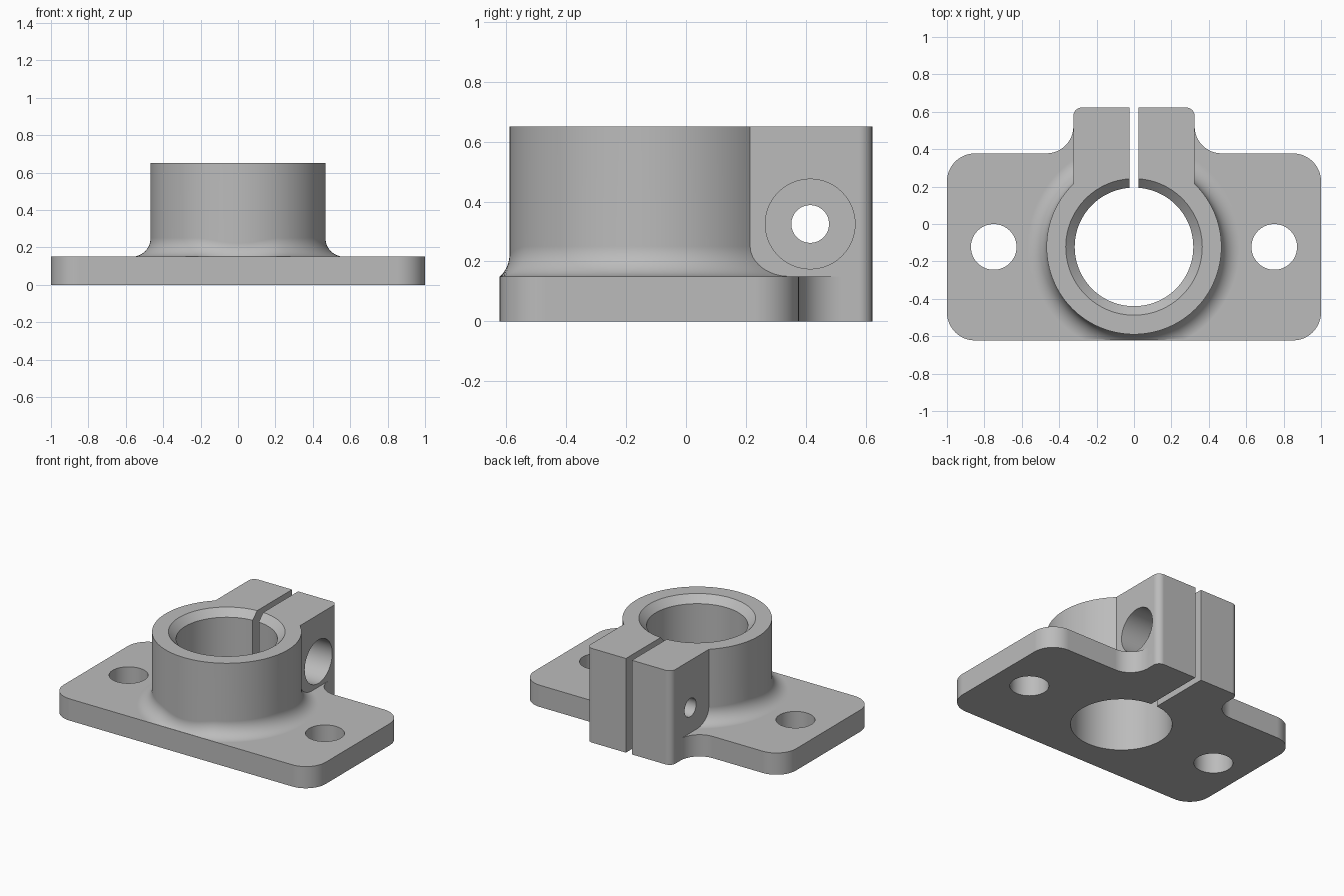
import bpy, bmesh, math
from mathutils import Vector, Matrix

default = bpy.data.objects.get("Cube")
if default:
    bpy.data.objects.remove(default, do_unlink=True)

HUB_Y, HUB_R, BORE_R = -0.1225, 0.4675, 0.317
FRONT, BACK, PLATE_BACK = -0.6225, 0.6225, 0.3775
PLATE_H, HEIGHT, LUG_X = 0.15, 0.65, 0.324
FILLET = 0.1
SEGMENTS = 128

metal = bpy.data.materials.new("plain grey")
metal.use_nodes = True
grey = (0.5, 0.5, 0.5, 1)
metal.diffuse_color = grey
metal.node_tree.nodes["Principled BSDF"].inputs["Base Color"].default_value = grey


def finish(name, bm):
    bmesh.ops.recalc_face_normals(bm, faces=bm.faces)
    mesh = bpy.data.meshes.new(name)
    bm.to_mesh(mesh)
    bm.free()
    mesh.materials.append(metal)
    obj = bpy.data.objects.new(name, mesh)
    bpy.context.collection.objects.link(obj)
    return obj


def rounded_outline(corners, steps=12):
    """Replace each (x, y, radius) corner by an arc, convex or concave."""
    points = []
    for i, (x, y, radius) in enumerate(corners):
        p = Vector((x, y))
        if not radius:
            points.append(p)
            continue
        a = (Vector(corners[i - 1][:2]) - p).normalized()
        b = (Vector(corners[(i + 1) % len(corners)][:2]) - p).normalized()
        # All rounded corners are right angles
        for k in range(steps + 1):
            t = math.pi / 2 * k / steps
            points.append(p + radius * (a * (1 - math.sin(t)) + b * (1 - math.cos(t))))
    return points


def slab(name, corners, height):
    bm = bmesh.new()
    face = bm.faces.new([bm.verts.new((p.x, p.y, 0)) for p in rounded_outline(corners)])
    top = bmesh.ops.extrude_face_region(bm, geom=[face])
    verts = [v for v in top["geom"] if isinstance(v, bmesh.types.BMVert)]
    bmesh.ops.translate(bm, verts=verts, vec=(0, 0, height))
    return finish(name, bm)


def lathe(name, profile, matrix, segments=SEGMENTS):
    """Solid of revolution; profile(angle) gives its (radius, z) points."""
    bm = bmesh.new()
    columns = []
    for i in range(segments):
        t = math.tau * i / segments
        columns.append([bm.verts.new((r * math.cos(t), r * math.sin(t), z))
                        for r, z in profile(t)])
    for i, col in enumerate(columns):
        prev = columns[i - 1]
        for j in range(len(col) - 1):
            bm.faces.new((prev[j], col[j], col[j + 1], prev[j + 1]))
    bm.faces.new([c[0] for c in columns])
    bm.faces.new([c[-1] for c in columns])
    bm.transform(matrix)
    return finish(name, bm)


def rod(name, radius, start, end, matrix):
    return lathe(name, lambda t: [(radius, start), (radius, end)], matrix, 64)


def combine(body, other, operation):
    other.hide_render = True
    mod = body.modifiers.new(operation.lower(), 'BOOLEAN')
    mod.operation, mod.solver, mod.object = operation, 'EXACT', other
    bpy.context.view_layer.objects.active = body
    bpy.ops.object.modifier_apply(modifier=mod.name)
    bpy.data.objects.remove(other, do_unlink=True)


def hub_profile(t):
    """Cylinder with a base fillet that rolls over the plate's front edge."""
    outer = HUB_R + FILLET
    reach = outer
    if math.sin(t) < 0:
        reach = min(outer, (HUB_Y - FRONT - 0.001) / -math.sin(t))
    drop = math.sqrt(FILLET ** 2 - (outer - reach) ** 2)
    centre_z = PLATE_H + drop
    sweep = math.atan2(drop, outer - reach)
    arc = [(outer - FILLET * math.cos(sweep * k / 12),
            centre_z - FILLET * math.sin(sweep * k / 12)) for k in range(12, -1, -1)]
    return [(0.42, 0.05)] + arc + [(HUB_R, HEIGHT)]


# Base plate with concave corners running into the clamp lug
half = [(1, FRONT, 0.15), (1, PLATE_BACK, 0.15),
        (LUG_X, PLATE_BACK, 0.145), (LUG_X, BACK, 0.045)]
plate = slab("clamp_flange", half + [(-x, y, r) for x, y, r in reversed(half)], PLATE_H)

# Clamp lug and filleted hub
lug = slab("clamp_lug", [(LUG_X, HUB_Y, 0), (LUG_X, BACK, 0.045),
                         (-LUG_X, BACK, 0.045), (-LUG_X, HUB_Y, 0)], HEIGHT)
hub_place = Matrix.Translation((0, HUB_Y, 0))
hub = lathe("hub", hub_profile, hub_place)
combine(plate, lug, 'UNION')
combine(plate, hub, 'UNION')

# Bore with a chamfered mouth
bore = lathe("bore_cutter", lambda t: [(BORE_R, -0.1), (BORE_R, HEIGHT - 0.048),
                                       (BORE_R + 0.098, HEIGHT + 0.05)], hub_place)
combine(plate, bore, 'DIFFERENCE')

# Clamping slit
w = 0.023
slit = slab("slit_cutter", [(w, HUB_Y, 0), (w, 0.8, 0), (-w, 0.8, 0), (-w, HUB_Y, 0)], 1)
slit.data.transform(Matrix.Translation((0, 0, -0.1)))
combine(plate, slit, 'DIFFERENCE')

# Mounting holes
for side in (-1, 1):
    hole = rod("mounting_hole_cutter", 0.122, -0.1, 0.3,
               Matrix.Translation((side * 0.75, HUB_Y, 0)))
    combine(plate, hole, 'DIFFERENCE')

# Cross screw hole and its counterbore on the left
across = Matrix.Translation((0, 0.415, 0.325)) @ Matrix.Rotation(math.pi / 2, 4, 'Y')
combine(plate, rod("screw_hole_cutter", 0.063, -0.5, 0.5, across), 'DIFFERENCE')
combine(plate, rod("counterbore_cutter", 0.15, LUG_X - 0.2, 0.5, across), 'DIFFERENCE')

# Smooth curved walls, crisp edges, flat faces kept flat
bpy.ops.object.select_all(action='DESELECT')
plate.select_set(True)
bpy.context.view_layer.objects.active = plate
bpy.ops.object.shade_smooth_by_angle(angle=math.radians(25))
weighted = plate.modifiers.new("flat_face_normals", 'WEIGHTED_NORMAL')
weighted.keep_sharp = True
